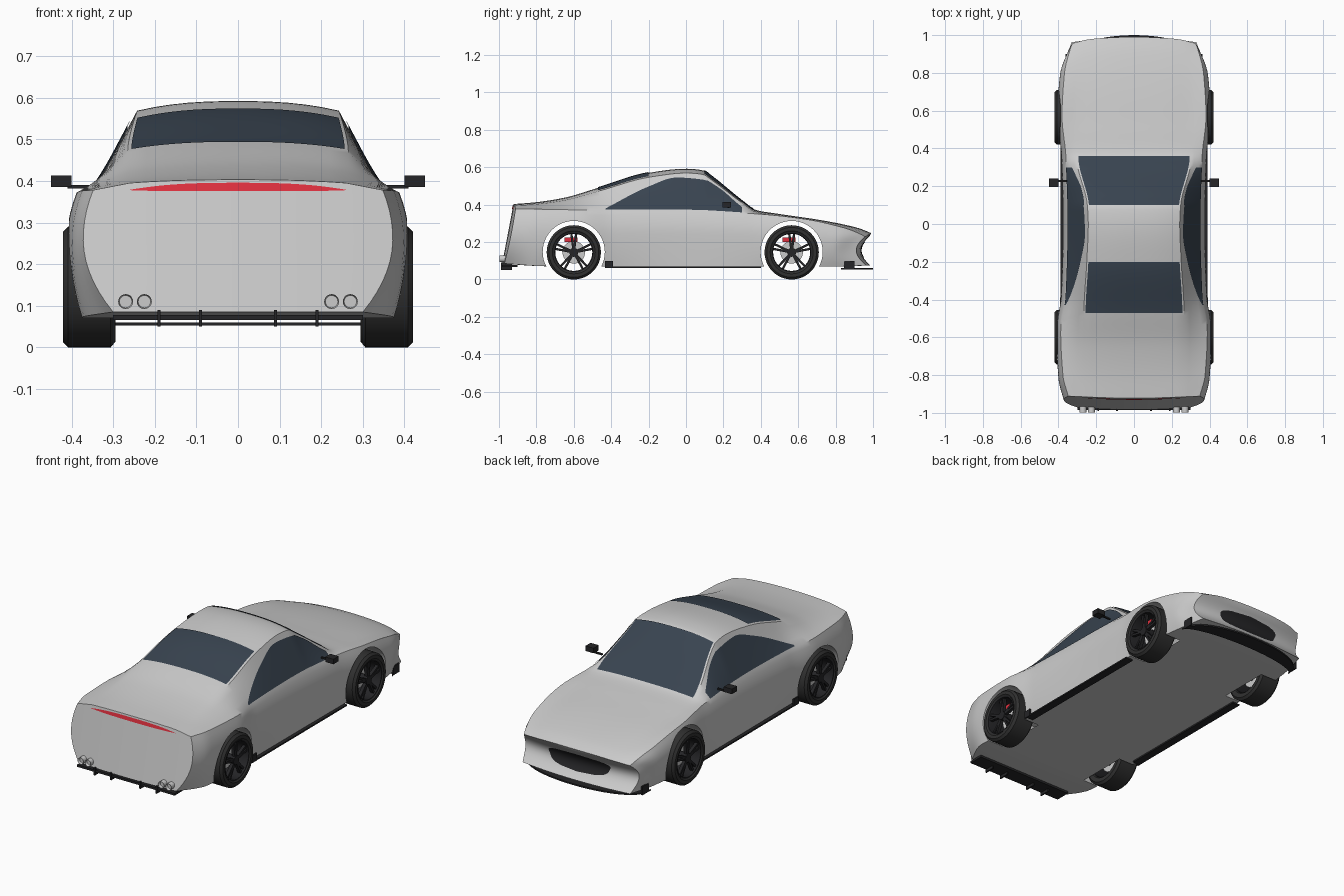
import bpy, bmesh, math
from mathutils import Vector, Matrix

if "Cube" in bpy.data.objects:
    bpy.data.objects.remove(bpy.data.objects["Cube"])


def mat(name, c):
    m = bpy.data.materials.new(name)
    m.diffuse_color = (*c, 1)
    m.use_nodes = True
    m.node_tree.nodes["Principled BSDF"].inputs["Base Color"].default_value = m.diffuse_color
    return m


BLACK = mat("black", (.018, .018, .02))
RUBBER = mat("rubber", (.03, .03, .03))
GLASS = mat("glass", (.04, .057, .08))
RED = mat("red", (.75, .03, .05))


def finish(bm, name, m=None, angle=35):
    bmesh.ops.remove_doubles(bm, verts=bm.verts, dist=1e-5)
    me = bpy.data.meshes.new(name)
    bm.to_mesh(me)
    bm.free()
    ob = bpy.data.objects.new(name, me)
    bpy.context.collection.objects.link(ob)
    if m:
        me.materials.append(m)
    smooth(ob, angle)
    return ob


def smooth(ob, angle):
    bpy.ops.object.select_all(action='DESELECT')
    bpy.context.view_layer.objects.active = ob
    ob.select_set(True)
    bpy.ops.object.shade_smooth_by_angle(angle=math.radians(angle))


def add_grid(bm, f, na, nb):
    vs = [[bm.verts.new(f(i / na, j / nb)) for j in range(nb + 1)] for i in range(na + 1)]
    for i in range(na):
        for j in range(nb):
            bm.faces.new((vs[i][j], vs[i + 1][j], vs[i + 1][j + 1], vs[i][j + 1]))


def patch(name, f, na, nb, m, out):
    bm = bmesh.new()
    add_grid(bm, f, na, nb)
    bm.normal_update()
    if sum((fc.normal for fc in bm.faces), Vector()).dot(Vector(out)) < 0:
        bmesh.ops.reverse_faces(bm, faces=bm.faces)
    return finish(bm, name, m)


def box(name, lo, hi, m=None):
    bm = bmesh.new()
    lo, hi = Vector(lo), Vector(hi)
    bmesh.ops.create_cube(bm, size=1, matrix=Matrix.Translation((lo + hi) / 2) @ Matrix.Diagonal((*[abs(d) for d in hi - lo], 1)))
    return finish(bm, name, m)


def cyl(name, r, depth, loc, axis, m=None, n=32):
    bm = bmesh.new()
    rot = Vector((0, 0, 1)).rotation_difference(Vector(axis)).to_matrix().to_4x4()
    bmesh.ops.create_cone(bm, cap_ends=True, segments=n, radius1=r, radius2=r, depth=depth, matrix=Matrix.Translation(loc) @ rot)
    return finish(bm, name, m)


def lathe(name, prof, center, m, n=48):
    bm = bmesh.new()
    k = len(prof) - 1

    def f(a, b):
        x, r = prof[round(b * k)]
        t = 2 * math.pi * a
        return Vector(center) + Vector((x, r * math.cos(t), r * math.sin(t)))
    add_grid(bm, f, n, k)
    bmesh.ops.remove_doubles(bm, verts=bm.verts, dist=1e-5)
    bmesh.ops.recalc_face_normals(bm, faces=bm.faces)
    return finish(bm, name, m)


def curve(*p):
    # smooth curve through (y, value) points without overshoot
    d = [(b[1] - a[1]) / (b[0] - a[0]) for a, b in zip(p, p[1:])]
    t = [d[0]] + [2 * a * b / (a + b) if a * b > 0 else 0 for a, b in zip(d, d[1:])] + [d[-1]]

    def f(y):
        i = max(k for k in range(len(p) - 1) if k == 0 or p[k][0] <= y)
        h = p[i + 1][0] - p[i][0]
        s = min(1, max(0, (y - p[i][0]) / h))
        return ((1 + 2 * s) * (1 - s) ** 2 * p[i][1] + s * (1 - s) ** 2 * h * t[i]
                + s * s * (3 - 2 * s) * p[i + 1][1] + s * s * (s - 1) * h * t[i + 1])
    return f


# Body lines along the length: tail at -y, nose at +y
Y0, Y1 = -.905, .965
top = curve((Y0, .403), (-.8, .412), (-.65, .437), (-.47, .49), (-.2, .57), (0, .592), (.09, .584),
            (.14, .55), (.31, .413), (.37, .372), (.5, .35), (.75, .312), (.9, .275), (Y1, .248))
drop = curve((Y0, .008), (-.6, .015), (-.2, .024), (.1, .022), (.36, .01), (Y1, .01))
edge = curve((Y0, .26), (-.47, .265), (-.2, .25), (0, .242), (.1, .247), (.36, .305), (.7, .3), (Y1, .26))
shoulder = curve((Y0, .378), (-.6, .372), (-.4, .367), (0, .363), (.35, .352), (.6, .328), (.85, .275), (Y1, .228))
wide = curve((Y0, .372), (-.8, .4), (-.57, .412), (-.38, .386), (0, .376), (.35, .384), (.57, .405), (.8, .392), (Y1, .35))
low = curve((Y0, .3), (-.76, .375), (-.4, .372), (.4, .376), (.6, .385), (.8, .365), (Y1, .33))
floor = curve((Y0, .085), (-.7, .07), (.8, .07), (Y1, .075))


def step(a, b, y):
    s = min(1, max(0, (y - a) / (b - a)))
    return s * s * (3 - 2 * s)


def body(u, y, w):
    # u: -1..1 across, |u|=.6 is the roof edge line; w: 0..1 floor to top
    a, wm = abs(u), wide(y)
    ws, r, zt = wm - .024, edge(y), top(y)
    ze = zt - drop(y)
    if a <= .6:
        x, z = r * a / .6, zt - (zt - ze) * (a / .6) ** 2.5
    else:
        s = (a - .6) / .4
        x, z = r + (ws - r) * s, ze + (shoulder(y) - ze) * s
    if w < .6:
        width = wm - (wm - low(y)) * (1 - w / .6) ** 2
    else:
        width = wm - .024 * ((w - .6) / .4) ** 2
    x *= width / ws
    zb = floor(y)
    z = zb + w * (z - zb)
    tail, nose = step(-.6, Y0, y), step(.72, Y1, y)
    y += tail * (.19 * (z - .4) - .018 * (1 - (x / .37) ** 2))
    t = min(1, max(0, (.24 - z) / .17))
    y += nose * (.025 * (1 - (x / .35) ** 2) - .055 * math.sin(math.pi * t))
    return Vector((math.copysign(x, u), y, z))


# Body shell: a deformed box
bm = bmesh.new()
U, Y = (lambda a: 2 * a - 1), (lambda b: Y0 + (Y1 - Y0) * b)
for e in (0, 1):
    add_grid(bm, lambda a, b: body(U(a), Y(b), e), 20, 80)
    add_grid(bm, lambda a, b: body(U(e), Y(a), b), 80, 12)
    add_grid(bm, lambda a, b: body(U(a), Y(e), b), 20, 12)
bmesh.ops.remove_doubles(bm, verts=bm.verts, dist=1e-5)
bmesh.ops.recalc_face_normals(bm, faces=bm.faces)
shell = finish(bm, "body")

# Wheel arches cut out of the shell
AXLES = (-.6, .565)
for y in AXLES:
    for s in (-1, 1):
        c = cyl("arch_cutter", .166, .3, (s * .43, y, .147), (1, 0, 0), n=48)
        mod = shell.modifiers.new("arch", 'BOOLEAN')
        mod.operation, mod.object, mod.solver = 'DIFFERENCE', c, 'EXACT'
        bpy.context.view_layer.objects.active = shell
        bpy.ops.object.modifier_apply(modifier=mod.name)
        bpy.data.objects.remove(c)
bm = bmesh.new()
bm.from_mesh(shell.data)
inner = [f for f in bm.faces if abs(f.normal.x) > .99 and abs(abs(f.calc_center_median().x) - .28) < .003]
bmesh.ops.delete(bm, geom=inner, context='FACES')
bm.to_mesh(shell.data)
bm.free()
smooth(shell, 32)

# Glass
UP = Vector((0, 0, .004))
for name, ya, yb in (("windshield", .10, .36), ("rear_window", -.47, -.2)):
    patch(name, lambda a, b: body(1.16 * a - .58, ya + (yb - ya) * b, 1) + UP, 18, 16, GLASS, (0, 0, 1))
win_top = curve((-.43, .378), (-.2, .495), (-.05, .543), (.1, .53), (.3, .385))
for s in (-1, 1):
    def side_glass(a, b):
        y = -.43 + .73 * a
        ze, zs = top(y) - drop(y), shoulder(y)
        hi = min(.9, (win_top(y) - zs) / (ze - zs))
        lo = .04
        k = lo + (max(hi, lo) - lo) * b
        return body(s * (1 - .4 * k), y, 1) + Vector((s * .004, 0, .002))
    patch("side_window", side_glass, 32, 6, GLASS, (s, 0, 0))

# Tail light strip and grille opening
patch("tail_light", lambda a, b: body(U(a) * .6, Y0, .945 + .032 * U(b) * (1 - abs(U(a)) ** 3)) + Vector((0, -.003, 0)),
      24, 2, RED, (0, -1, 0))


def grille(a, b):
    half = .44 * max(0, 1 - abs(U(b)) ** 4) ** .5 * (.8 + .2 * b)
    return body(U(a) * half, Y1, .2 + .56 * b) + Vector((0, .004, 0))


patch("grille", grille, 20, 16, BLACK, (0, 1, 0))

# Front splitter with end plates
bm = bmesh.new()
for z in (.052, .06):
    add_grid(bm, lambda a, b: Vector((.365 * math.sin(U(a) * math.pi / 2),
             (.83 + .17 * math.cos(U(a) * math.pi / 2) ** .8 if b else .83 + .08 * math.cos(U(a) * math.pi / 2)), z)), 24, 1)
add_grid(bm, lambda a, b: Vector((.365 * math.sin(U(a) * math.pi / 2),
         .83 + .17 * max(0, math.cos(U(a) * math.pi / 2)) ** .8, .052 + .008 * b)), 24, 1)
bmesh.ops.remove_doubles(bm, verts=bm.verts, dist=1e-5)
bmesh.ops.recalc_face_normals(bm, faces=bm.faces)
finish(bm, "splitter", BLACK)

for s in (-1, 1):
    box("splitter_end", (s * .355, .845, .052), (s * .363, .9, .1), BLACK)
    # Side skirts
    box("side_skirt", (s * .345, -.42, .06), (s * .39, .4, .068), BLACK)
    box("skirt_end", (s * .383, -.432, .06), (s * .391, -.39, .1), BLACK)
    # Mirrors
    box("mirror_arm", (s * .355, .222, .382), (s * .41, .232, .39), BLACK)
    box("mirror", (s * .4, .195, .385), (s * .45, .24, .413), BLACK)
    # Diffuser fins and tail pipes
    for x in (.09, .19):
        box("diffuser_fin", (s * x - .004, -.99, .05), (s * x + .004, -.93, .09), BLACK)
    for x in (.225, .27):
        pipe = [(-.982 if r < .016 else -.997, r) for r in (.0, .015)] + [(-.997, .018), (-.93, .018)]
        p = lathe("tail_pipe", pipe, (0, 0, 0), None, 20)
        p.matrix_world = Matrix.Translation((s * x, 0, .11)) @ Matrix.Rotation(math.pi / 2, 4, 'Z')
box("diffuser", (-.3, -.985, .066), (.3, -.9, .078), BLACK)

# Wheels
for y in AXLES:
    for s in (-1, 1):
        c = (0, y, .145)
        sx = lambda prof: [(s * x, r) for x, r in prof]
        lathe("tire", sx([(.31, .1), (.297, .108), (.295, .132), (.306, .145), (.408, .145), (.42, .133),
                          (.42, .115), (.413, .106), (.31, .1)]), c, RUBBER)
        lathe("rim", sx([(.305, .1), (.405, .099), (.415, .102), (.416, .108), (.408, .108), (.305, .104), (.305, .1)]), c, BLACK)
        cyl("hub", .024, .09, (s * .365, y, .145), (1, 0, 0), BLACK, 24)
        cyl("brake_disc", .06, .01, (s * .345, y, .145), (1, 0, 0))
        box("brake_caliper", (s * .335, y - .05, .2), (s * .37, y + .02, .225), RED)
        bm = bmesh.new()
        for i in range(5):
            for k in (-1, 1):
                rot = Matrix.Rotation(2 * math.pi * i / 5 + k * .13, 4, 'X')
                bmesh.ops.create_cube(bm, size=1, matrix=Matrix.Translation((s * .398, y, .145)) @ rot
                                      @ Matrix.Translation((0, 0, .058)) @ Matrix.Diagonal((.018, .012, .088, 1)))
        finish(bm, "spokes", BLACK)
